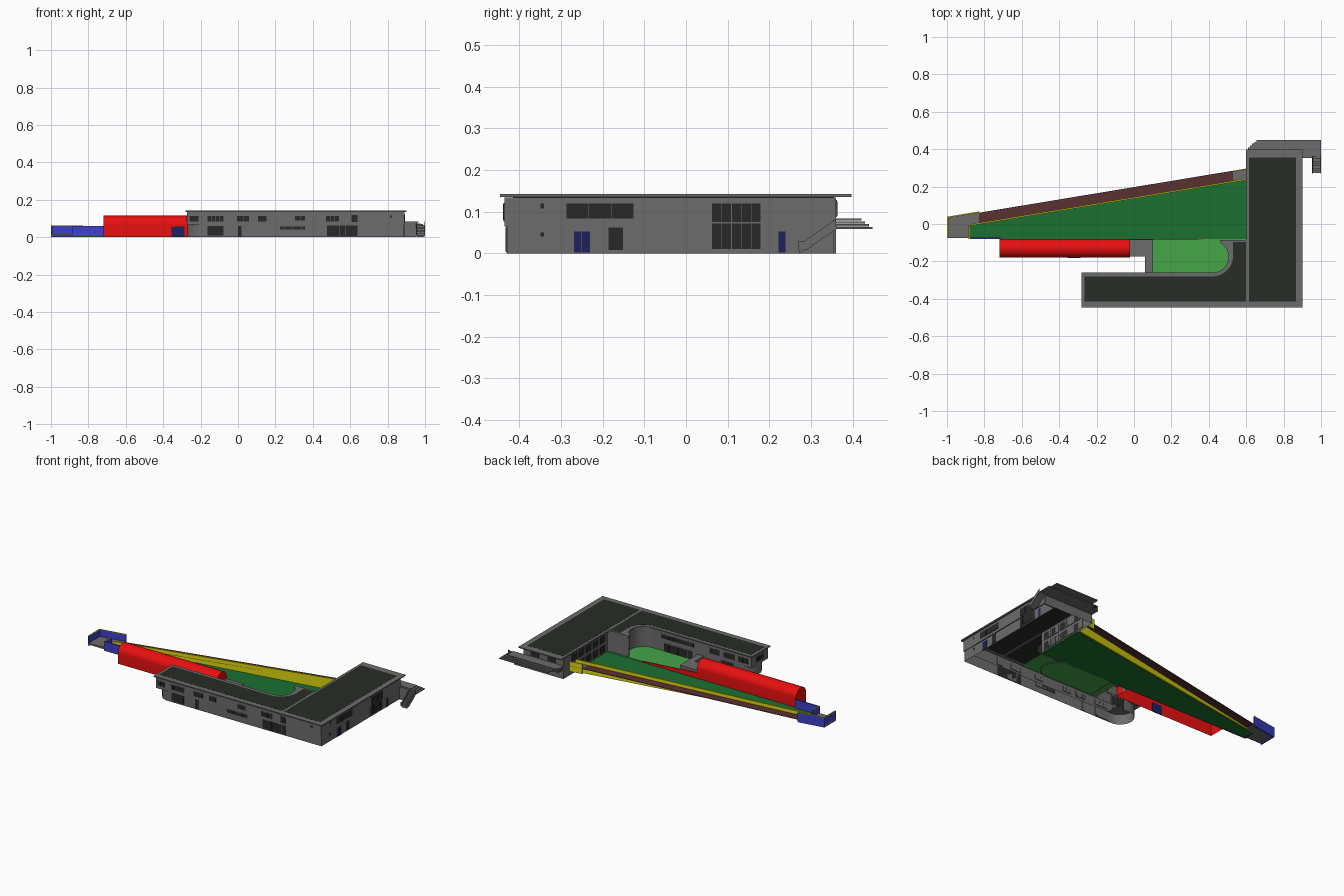
import bpy, bmesh
from math import sin, cos, pi, radians

if "Cube" in bpy.data.objects:
    bpy.data.objects.remove(bpy.data.objects["Cube"])

MATS = {}
COL = dict(red=(.8, .005, .005), blue=(.05, .05, .6), yellow=(.7, .65, .004), green=(.011, .16, .031),
           lawn=(.058, .38, .066), brown=(.1, .03, .03), roof=(.021, .026, .019), navy=(.013, .016, .1),
           glass=(.022, .022, .022), grey=(.15, .15, .15))


def finish(name, bm, color='grey', smooth=False):
    bmesh.ops.recalc_face_normals(bm, faces=bm.faces)
    me = bpy.data.meshes.new(name)
    bm.to_mesh(me)
    bm.free()
    ob = bpy.data.objects.new(name, me)
    bpy.context.collection.objects.link(ob)
    if color not in MATS:
        MATS[color] = bpy.data.materials.new(color)
        MATS[color].diffuse_color = (*COL[color], 1)
    me.materials.append(MATS[color])
    if smooth:
        bpy.ops.object.select_all(action='DESELECT')
        ob.select_set(True)
        bpy.context.view_layer.objects.active = ob
        bpy.ops.object.shade_smooth_by_angle(angle=radians(35))
    return ob


def prism(name, pts, a, b, color='grey', axis='z', bottom=True, top=True, smooth=False, skip=None):
    """Extrude an outline from a to b; a and b may be functions of the outline point."""
    bm = bmesh.new()

    def ring(h):
        out = []
        for u, v in pts:
            w = h(u, v) if callable(h) else h
            out.append(bm.verts.new((u, v, w) if axis == 'z' else (w, u, v)))
        return out
    lo, hi = ring(a), ring(b)
    n = len(pts)
    for i in range(n):
        j = (i + 1) % n
        if i != skip:
            bm.faces.new((lo[i], lo[j], hi[j], hi[i]))
    if bottom:
        bm.faces.new(lo)
    if top:
        bm.faces.new(hi)
    return finish(name, bm, color, smooth)


def rect(x0, x1, y0, y1):
    return [(x0, y0), (x1, y0), (x1, y1), (x0, y1)]


def strip(x0, x1, line, w):
    """Thin band of width w along a sloping plan line."""
    return [(x0, line(x0)), (x1, line(x1)), (x1, line(x1) + w), (x0, line(x0) + w)]


def arc(cx, cy, r, a0, a1, n=14):
    return [(cx + r * cos(radians(a0 + (a1 - a0) * i / n)),
             cy + r * sin(radians(a0 + (a1 - a0) * i / n))) for i in range(n + 1)]


def add_box(bm, x0, x1, y0, y1, z0, z1):
    for v in bmesh.ops.create_cube(bm, size=1)['verts']:
        v.co = ((x0 + x1) / 2 + v.co.x * (x1 - x0), (y0 + y1) / 2 + v.co.y * (y1 - y0),
                (z0 + z1) / 2 + v.co.z * (z1 - z0))


def openings(name, axis, pos, out, items, color='glass'):
    """Panes (a0, a1, z0, z1, count) on a wall at pos, facing direction out, with frames."""
    for part, col, depth in (('frames', 'grey', .002), ('panes', color, .0035)):
        bm = bmesh.new()
        for a0, a1, z0, z1, n in items:
            p, q = sorted((pos - out * .004, pos + out * depth))
            cells = [(a0 - .003, a1 + .003, max(z0 - .003, 0), z1 + .003)]
            if part == 'panes':
                s = (a1 - a0) / n
                cells = [(a0 + i * s + .0007, a0 + (i + 1) * s - .0007, z0, z1) for i in range(n)]
            for c0, c1, d0, d1 in cells:
                if axis == 'y':
                    add_box(bm, c0, c1, p, q, d0, d1)
                else:
                    add_box(bm, p, q, c0, c1, d0, d1)
        finish(f'{name}_{part}', bm, col)


# Main L-shaped building: lower storey with rounded end, upper storey, roof slab
def l_outline(x_left, x_right, y_front, y_back, x_in, y_in, r, lower=False):
    left = [(x_left, y_in), (x_left, y_front)]
    if lower:
        left = arc(x_left + .08, (y_in + y_front) / 2, (y_in - y_front) / 2, 90, 270)
    return ([(x_right, y_front), (x_right, y_back), (x_in, y_back), (x_in, -.085), (.46, -.085)]
            + arc(.42, y_in + r, r, 60, -90) + left)


prism('lower_walls', l_outline(-.27, .887, -.43, .36, .61, -.268, .092, True), 0, .065,
      bottom=False, top=False, smooth=True)
prism('upper_walls', l_outline(-.272, .89, -.436, .36, .61, -.267, .091), .065, .134,
      bottom=False, top=False, smooth=True)
prism('wing_soffit', rect(-.272, -.17, -.436, -.267), .064, .066)
prism('roof_slab', l_outline(-.28, .9, -.447, .397, .6, -.26, .085), .135, .142, smooth=True)
wing_roof = [(.6, -.415), (.6, -.095), (.53, -.095), (.53, -.175)] + arc(.42, -.17, .11, 0, -90) \
    + [(-.264, -.28), (-.264, -.415)]
prism('wing_roof_panel', wing_roof, .1345, .1425, 'roof')
prism('main_roof_panel', rect(.615, .867, -.415, .355), .1345, .1425, 'roof')

# Windows and doors of the front
openings('front_windows', 'y', -.436, -1, [
    (-.26, -.21, .085, .112, 2), (-.165, -.078, .085, .112, 4), (-.005, .06, .085, .112, 2),
    (.105, .152, .085, .112, 2), (.305, .36, .088, .112, 2), (.47, .54, .085, .112, 3),
    (.605, .64, .08, .118, 1), (.812, .825, .105, .115, 1)])
openings('front_lower_windows', 'y', -.43, -1, [
    (-.165, -.078, .008, .06, 3), (0, .02, .005, .06, 1), (.225, .36, .04, .058, 6),
    (.475, .64, .006, .062, 5)])

# Windows and doors of the right side
openings('side_windows', 'x', .889, 1, [
    (-.287, -.125, .084, .12, 3), (.062, .18, .075, .12, 5), (-.35, -.34, .108, .12, 1)])
openings('side_lower_windows', 'x', .887, 1, [
    (-.187, -.15, .008, .062, 1), (.062, .18, .01, .074, 5), (-.35, -.34, .04, .05, 1)])
openings('side_doors', 'x', .887, 1, [(-.27, -.23, .002, .052, 2), (.221, .24, .002, .052, 1)], 'navy')

# Windows facing the pitch, the courtyard and the back
openings('pitch_side_windows', 'x', .61, -1,
         [(-.06 + i * .07, -.005 + i * .07, z, z + .042, 2) for i in range(5) for z in (.016, .078)])
openings('courtyard_windows', 'y', -.267, 1,
         [(-.25 + i * .1, -.18 + i * .1, .085, .115, 2) for i in range(3)] + [(.13, .36, .09, .112, 8)])
openings('courtyard_lower_windows', 'y', -.268, 1, [(-.15, -.06, .01, .058, 3), (.14, .34, .012, .058, 6)])
openings('wing_end_window', 'x', -.272, -1, [(-.39, -.31, .085, .115, 3)])
openings('back_windows', 'y', .36, 1, [(.66, .72, .09, .125, 2), (.78, .84, .09, .115, 2)])


# Pitch, lawn and the rising path beside the pitch
def inner(x):
    return -.01 + .1655 * (x + .88)


def outer(x):
    return .06 + .1654 * (x + .83)


def path_z(x, y=0):
    return .015 + .045 * max(0, x + .83) / 1.36


prism('pitch', [(-.88, -.08), (.612, -.08), (.612, inner(.612)), (-.88, inner(-.88))], .002, .006, 'green')
prism('lawn', rect(.062, .6, -.27, -.08), .006, .01, 'lawn')
for name, x0, x1, col in (('path', -.83, .53, 'brown'), ('path_landing', .53, .61, 'grey')):
    prism(name, [(x0, inner(x0)), (x1, inner(x1)), (x1, outer(x1)), (x0, outer(x0))],
          lambda x, y: path_z(x) - .003, path_z, col)
prism('path_wall', strip(-.88, .605, inner, .008), .004, lambda x, y: path_z(x) + .02, 'yellow')
prism('landing_guard', strip(.53, .61, lambda x: outer(x) - .006, .006), .025, .088, 'yellow')

# Entrance pad with blue walls and yellow copings
prism('entrance_pad', [(-1, -.075), (-.88, -.075), (-.88, inner(-.88)), (-.83, inner(-.83)),
                       (-.83, outer(-.83)), (-1, outer(-1))], .006, .018)
walls = {'left': (rect(-1, -.993, -.075, outer(-1)), .06),
         'back': (strip(-1, -.83, outer, .007), .06),
         'front': (rect(-.88, -.715, -.08, -.073), .06),
         'pitch_end': (rect(-.885, -.878, -.08, inner(-.88)), .058)}
for name, (pts, h) in walls.items():
    prism(f'{name}_wall', pts, 0, h, 'blue')
    if name != 'front':
        prism(f'{name}_coping', pts, h, h + .003, 'yellow')

# Red vaulted hall (open below), its door, the tapering low wall and the grey link
vault = [(-.18, 0)] + [(-.13 - .05 * cos(pi * i / 24), .065 + .05 * sin(pi * i / 24))
                       for i in range(25)] + [(-.08, 0)]
prism('vaulted_hall', vault, -.718, -.022, 'red', axis='x', smooth=True, skip=len(vault) - 1)
prism('hall_door', rect(-.355, -.285, -.183, -.177), .001, .058, 'navy')
prism('low_wall', rect(-.022, .37, -.084, -.079), .004,
      lambda x, y: .012 + .03 * (.37 - x) / .39, 'red')
prism('link_block', rect(-.022, .062, -.175, -.084), 0, .055, bottom=False)
prism('link_passage', rect(.06, .102, -.265, -.084), 0, .055, bottom=False)

# Tiered outdoor landing at the back, its supporting wall and stair flight
for i in range(4):
    x1, y1, x0 = 1 - .012 * i, .448 - .009 * i, .655 - .012 * i
    prism(f'landing_tier_{i}', [(.61, .36), (x1, .36), (x1, y1), (x0, y1), (x0, .41), (.61, .41)],
          .058 + .007 * i, .063 + .007 * i)
prism('landing_wall', rect(.885, .955, .353, .36), 0, .08)
steps = [(.362, .058), (.362, .064)]
for i in range(7):
    y, z = .36 - i * .0125, .064 - i * .0085
    steps += [(y, z), (y - .0125, z)]
steps += [(.272, 0)]
prism('stair_flight', steps, .957, .998, axis='x')
stringer = [(.27, .008), (.27, .03), (.285, .03), (.36, .083), (.36, .06), (.29, .008)]
for side, x in (('left', .953), ('right', .996)):
    prism(f'stair_stringer_{side}', stringer, x, x + .004, axis='x')

for m in bpy.data.materials:
    if m.users and not m.is_grease_pencil:
        m.use_nodes = True
        m.node_tree.nodes["Principled BSDF"].inputs["Base Color"].default_value = m.diffuse_color
